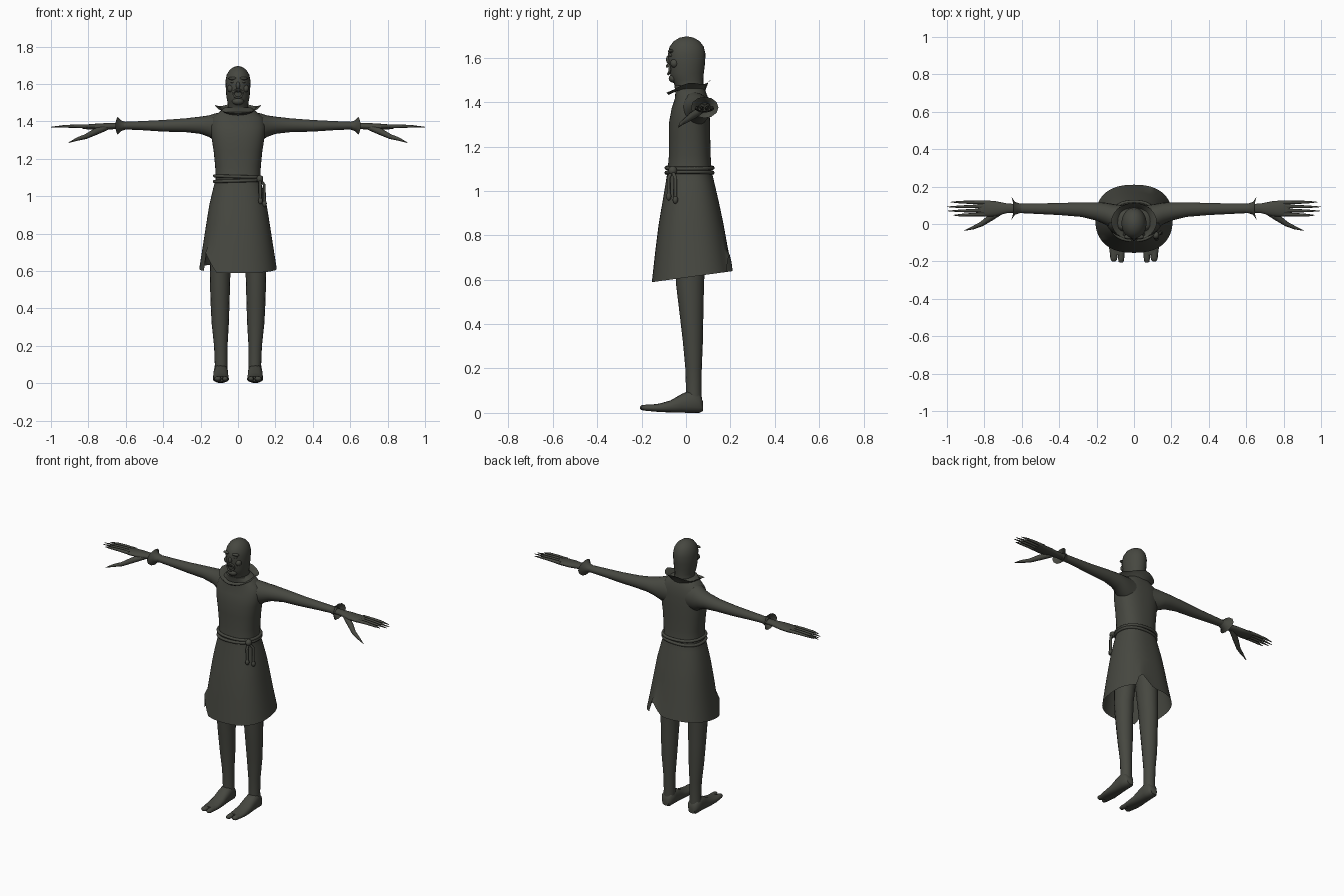
import bpy, bmesh, math
from mathutils import Vector

cloth = bpy.data.materials.new("dark olive grey")
cloth.diffuse_color = (0.062, 0.064, 0.052, 1)


def finish(name, bm):
    bmesh.ops.recalc_face_normals(bm, faces=bm.faces)
    me = bpy.data.meshes.new(name)
    bm.to_mesh(me)
    bm.free()
    ob = bpy.data.objects.new(name, me)
    bpy.context.collection.objects.link(ob)
    me.materials.append(cloth)
    bpy.ops.object.select_all(action='DESELECT')
    ob.select_set(True)
    bpy.context.view_layer.objects.active = ob
    bpy.ops.object.shade_smooth_by_angle(angle=math.radians(50))
    return ob


def loft(name, axis, rings, n=20, cap=(True, True), side=1, warp=None, p=2.0):
    """Skin rings (position, centre a, centre b, radius a, radius b) along an axis."""
    bm = bmesh.new()
    loops = []
    for i, (t, a, b, ra, rb) in enumerate(rings):
        loop = []
        for k in range(n):
            ang = 2 * math.pi * k / n
            c, s = math.cos(ang), math.sin(ang)
            u = a + ra * math.copysign(abs(c) ** (2 / p), c)
            v = b + rb * math.copysign(abs(s) ** (2 / p), s)
            co = {'x': (t, u, v), 'y': (u, t, v), 'z': (u, v, t)}[axis]
            co = warp(i, ang, Vector(co)) if warp else Vector(co)
            loop.append(bm.verts.new((co.x * side, co.y, co.z)))
        loops.append(loop)
    for lo, hi in zip(loops, loops[1:]):
        for k in range(n):
            bm.faces.new((lo[k], lo[(k + 1) % n], hi[(k + 1) % n], hi[k]))
    if cap[0]:
        bm.faces.new(loops[0])
    if cap[1]:
        bm.faces.new(loops[-1])
    return finish(name, bm)


def tube(name, points, radii, n=8, closed=False):
    """Round tube through points, tapering by radii."""
    cu = bpy.data.curves.new(name, 'CURVE')
    cu.dimensions = '3D'
    cu.bevel_depth = 1.0
    cu.bevel_resolution = n // 4
    cu.use_fill_caps = True
    sp = cu.splines.new('POLY')
    sp.points.add(len(points) - 1)
    for pt, co, r in zip(sp.points, points, radii):
        pt.co = (*co, 1)
        pt.radius = r
    sp.use_cyclic_u = closed
    sp.use_smooth = True
    ob = bpy.data.objects.new(name, cu)
    bpy.context.collection.objects.link(ob)
    cu.materials.append(cloth)


def ball(name, centre, size):
    bm = bmesh.new()
    bmesh.ops.create_uvsphere(bm, u_segments=12, v_segments=8, radius=1)
    for v in bm.verts:
        v.co = [v.co[i] * size[i] + centre[i] for i in range(3)]
    finish(name, bm)


# robe: sloping hem with two torn slits
def hem(i, ang, co):
    if i == 0:
        co.z = 0.61 + 0.137 * co.y
        for slit, height in ((216, 0.10), (62, 0.09)):
            d = (math.degrees(ang) - slit + 180) % 360 - 180
            width = 6 if d < 0 else 24
            co.z += height * max(0, 1 - abs(d) / width)
    return co


loft("robe", 'z', [
    (0.60, 0, 0.028, 0.207, 0.182), (0.74, 0, 0.026, 0.187, 0.163),
    (0.85, 0, 0.023, 0.17, 0.146), (0.95, 0, 0.021, 0.154, 0.127),
    (1.04, 0, 0.018, 0.133, 0.109), (1.09, 0, 0.016, 0.119, 0.099),
    (1.16, 0, 0.017, 0.122, 0.094), (1.24, 0, 0.016, 0.130, 0.093),
    (1.31, 0, 0.016, 0.141, 0.092), (1.37, 0, 0.020, 0.148, 0.085),
    (1.42, 0, 0.025, 0.136, 0.074), (1.45, 0, 0.02, 0.10, 0.068),
    (1.475, 0, 0.012, 0.07, 0.065)],
    n=60, cap=(False, True), warp=hem, p=2.4)


# flared collar dipping to a point at the front
def collar_lift(i, ang, co):
    s = math.sin(ang)
    if i:
        co.z += 0.016 * s - 0.028 * max(0, -s) ** 6
        co.z += 0.008 * math.cos(4 * ang)
    return co


loft("collar", 'z', [(1.45, 0, 0.01, 0.078, 0.076), (1.468, 0, 0.012, 0.10, 0.09),
                     (1.478, 0, 0.012, 0.122, 0.1)],
     n=24, cap=(False, False), warp=collar_lift)

# head and neck
loft("head", 'z', [
    (1.44, 0, 0.018, 0.06, 0.062), (1.485, 0, 0.012, 0.054, 0.066),
    (1.50, 0, 0.006, 0.056, 0.072), (1.53, 0, 0.004, 0.062, 0.076),
    (1.57, 0, 0.004, 0.065, 0.081), (1.615, 0, 0.003, 0.067, 0.085),
    (1.65, 0, 0.003, 0.060, 0.077), (1.675, 0, 0.003, 0.045, 0.058),
    (1.69, 0, 0.003, 0.024, 0.032), (1.695, 0, 0.003, 0.006, 0.008)], n=24)
ball("nose", (0, -0.077, 1.592), (0.011, 0.013, 0.02))
ball("chin", (0, -0.056, 1.507), (0.032, 0.022, 0.02))
for s in (1, -1):
    ball("brow", (s * 0.028, -0.068, 1.63), (0.026, 0.013, 0.008))
    ball("eye", (s * 0.027, -0.066, 1.612), (0.014, 0.01, 0.008))
    ball("cheek", (s * 0.04, -0.052, 1.575), (0.018, 0.018, 0.02))

# open mouth rim and teeth
mouth = [(0.024 * math.cos(a), -0.08 + 0.3 * abs(math.cos(a)) ** 2 * 0.024,
          1.548 + 0.022 * math.sin(a)) for a in [k * math.pi / 8 for k in range(16)]]
tube("mouth_rim", mouth, [0.0055] * 16, closed=True)
for x in (-0.012, -0.004, 0.004, 0.012):
    ball("tooth", (x, -0.085, 1.562), (0.004, 0.006, 0.007))

# rope belt: two turns with a knot and hanging ends
for z, tilt in ((1.082, 0.004), (1.104, -0.004)):
    turn = []
    for k in range(40):
        a = 2 * math.pi * k / 40
        c, s = math.cos(a), math.sin(a)
        turn.append((0.125 * math.copysign(abs(c) ** 0.85, c),
                     0.016 + 0.104 * math.copysign(abs(s) ** 0.85, s), z + tilt * c))
    tube("rope_belt", turn, [0.009] * 40, closed=True)
ball("rope_knot", (0.117, -0.06, 1.092), (0.018, 0.02, 0.02))
for x, y, z in ((0.118, -0.078, 0.965), (0.14, -0.048, 0.95)):
    tube("rope_end", [(0.118, -0.062, 1.09), (x, y, 1.06), (x + 0.002, y, z)], [0.008] * 3)
    ball("rope_end_knot", (x + 0.002, y, z + 0.01), (0.012, 0.012, 0.018))

for s in (1, -1):
    # sleeve and flared cuff
    loft("sleeve", 'x', [
        (0.06, 0.03, 1.365, 0.07, 0.085), (0.12, 0.042, 1.368, 0.066, 0.075),
        (0.155, 0.056, 1.374, 0.058, 0.058), (0.20, 0.067, 1.379, 0.049, 0.046),
        (0.28, 0.077, 1.379, 0.039, 0.037), (0.40, 0.08, 1.376, 0.032, 0.031),
        (0.52, 0.082, 1.377, 0.028, 0.024), (0.64, 0.084, 1.377, 0.024, 0.019)], side=s)
    loft("cuff", 'x', [(0.605, 0.084, 1.377, 0.026, 0.02), (0.63, 0.084, 1.376, 0.034, 0.028),
                       (0.65, 0.084, 1.376, 0.062, 0.048)], n=12, cap=(False, False),
         side=s, warp=lambda i, a, co: co + Vector((-0.035 if i == 2 and math.cos(a) * s > 9
                                                    else 0.006 * math.cos(2 * a), 0, 0)))
    # palm, four long fingers and thumb
    loft("palm", 'x', [
        (0.62, 0.084, 1.376, 0.022, 0.016), (0.68, 0.084, 1.374, 0.026, 0.017),
        (0.74, 0.082, 1.371, 0.040, 0.018), (0.80, 0.083, 1.37, 0.044, 0.014),
        (0.835, 0.084, 1.37, 0.040, 0.009)], n=16, side=s)
    for y, tip, length in ((0.052, 0.047, 0.965), (0.073, 0.07, 0.995),
                           (0.095, 0.092, 1.0), (0.115, 0.117, 0.98)):
        tube("finger", [(s * 0.80, y, 1.372), (s * 0.87, (y + tip) / 2, 1.374),
                        (s * 0.93, tip, 1.373), (s * length, tip, 1.369)],
             [0.011, 0.009, 0.007, 0.0015])
    tube("thumb", [(s * 0.70, 0.075, 1.37), (s * 0.765, 0.035, 1.343), (s * 0.815, 0.0, 1.318),
                   (s * 0.86, -0.02, 1.305), (s * 0.905, -0.035, 1.286)],
         [0.017, 0.018, 0.013, 0.009, 0.0015])

    # bare leg
    loft("leg", 'z', [
        (0.04, 0.092, 0.036, 0.036, 0.036), (0.10, 0.09, 0.035, 0.034, 0.035),
        (0.20, 0.092, 0.034, 0.036, 0.037), (0.32, 0.095, 0.031, 0.046, 0.045),
        (0.44, 0.096, 0.025, 0.051, 0.053), (0.58, 0.096, 0.018, 0.055, 0.063),
        (0.75, 0.085, 0.018, 0.063, 0.072), (0.92, 0.07, 0.018, 0.066, 0.076)],
        n=16, side=s)
    # foot with split toes
    loft("foot", 'y', [
        (0.076, 0.092, 0.03, 0.022, 0.022), (0.06, 0.092, 0.043, 0.036, 0.043),
        (0.02, 0.092, 0.051, 0.039, 0.051), (-0.02, 0.092, 0.043, 0.040, 0.042),
        (-0.07, 0.092, 0.029, 0.042, 0.027), (-0.12, 0.091, 0.023, 0.043, 0.019),
        (-0.165, 0.09, 0.022, 0.038, 0.014)], n=16, side=s, p=2.5)
    for x, r, tip in ((0.069, 0.017, -0.207), (0.108, 0.019, -0.20)):
        loft("toes", 'y', [(-0.14, x, 0.022, r, 0.016), (-0.18, x, 0.023, r, 0.014),
                           (tip + 0.006, x, 0.024, r * 0.8, 0.011),
                           (tip, x, 0.024, r * 0.4, 0.005)], n=12, side=s)
